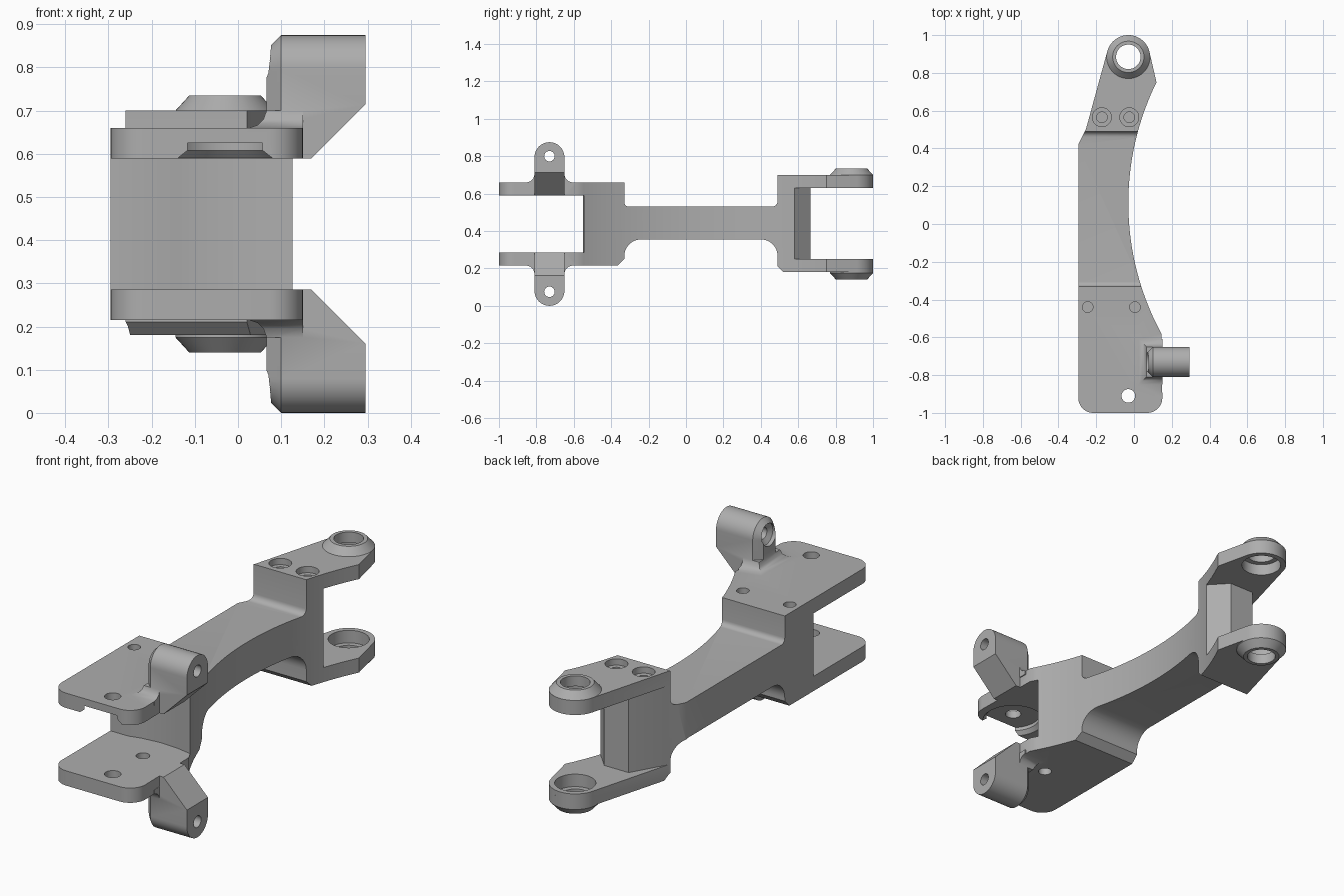
import bpy, bmesh
from math import cos, sin, radians

old = bpy.data.objects.get("Cube")
if old:
    bpy.data.objects.remove(old, do_unlink=True)

HEIGHT = 0.875

metal = bpy.data.materials.new("grey_metal")
metal.use_nodes = True
grey = (0.42, 0.42, 0.42, 1)
metal.diffuse_color = grey
metal.node_tree.nodes["Principled BSDF"].inputs["Base Color"].default_value = grey


def arc(cx, cy, r, start, end, n=12):
    angles = [radians(start + (end - start) * i / n) for i in range(n + 1)]
    return [(cx + r * cos(a), cy + r * sin(a)) for a in angles]


def loft(name, rings, flip=False):
    """Closed solid through equal-length rings; flip mirrors it top to bottom."""
    bm = bmesh.new()
    rows = [[bm.verts.new((x, y, HEIGHT - z if flip else z)) for x, y, z in ring]
            for ring in rings]
    for a, b in zip(rows, rows[1:]):
        for i in range(len(a)):
            j = (i + 1) % len(a)
            bm.faces.new((a[i], a[j], b[j], b[i]))
    bm.faces.new(rows[0])
    bm.faces.new(rows[-1])
    bmesh.ops.recalc_face_normals(bm, faces=bm.faces)
    mesh = bpy.data.meshes.new(name)
    bm.to_mesh(mesh)
    bm.free()
    mesh.materials.append(metal)
    obj = bpy.data.objects.new(name, mesh)
    bpy.context.collection.objects.link(obj)
    return obj


def slab(name, outline, low, high, flip=False):
    return loft(name, [[(x, y, z) for x, y in outline] for z in (low, high)], flip)


def turned(name, x, y, steps, flip=False):
    """Round part about a vertical axis from (radius, height) steps."""
    return loft(name, [[(px, py, z) for px, py in arc(x, y, r, 0, 352.5, 47)]
                       for r, z in steps], flip)


def combine(target, tool, operation):
    mod = target.modifiers.new("join", "BOOLEAN")
    mod.operation = operation
    mod.solver = "EXACT"
    mod.object = tool
    bpy.context.view_layer.objects.active = target
    bpy.ops.object.modifier_apply(modifier=mod.name)
    bpy.data.objects.remove(tool, do_unlink=True)


# Main link: plan outline crossed with the side profile
plan = (arc(-0.215, -0.92, 0.08, 180, 270) + arc(0.07, -0.92, 0.08, 270, 360)
        + arc(1.42, 0.11, 1.45, 208.4, 153.8, 40)
        + arc(-0.03, 0.885, 0.115, 15, 165, 24) + [(-0.255, 0.5), (-0.295, 0.42)])
side = ([(-1.1, 0.215), (-0.365, 0.215), (-0.33, 0.25)]
        + arc(-0.24, 0.265, 0.09, 180, 90) + arc(0.4, 0.265, 0.09, 90, 0)
        + [(0.49, 0.21), (0.52, 0.18), (1.1, 0.18), (1.1, 0.7), (0.49, 0.7)]
        + arc(0.46, 0.56, 0.03, 0, -90, 6) + arc(-0.305, 0.555, 0.025, -90, -180, 6)
        + [(-0.33, 0.66), (-1.1, 0.66)])
link = slab("fork_link", plan, 0, HEIGHT)
combine(link, loft("side_profile", [[(x, y, z) for y, z in side] for x in (-0.5, 0.5)]),
        "INTERSECT")

# Fork openings
front_gap = [(-0.5, -1.2), (0.5, -1.2), (0.5, -0.545), (0.13, -0.545), (0.05, -0.53),
             (-0.05, -0.525), (-0.14, -0.535), (-0.2, -0.55), (-0.5, -0.55)]
rear_gap = [(0.4, 1.2), (0.4, 0.58), (0.05, 0.58), (-0.03, 0.665), (-0.16, 0.665),
            (-0.255, 0.5), (-0.5, 0.5), (-0.5, 1.2)]
combine(link, slab("front_gap", front_gap, 0.286, 0.589), "DIFFERENCE")
combine(link, slab("rear_gap", rear_gap, 0.25, 0.63), "DIFFERENCE")


def lug_ring(x, r):
    rim = arc(-0.73, 0.795, r, 0, 180, 24)
    return [(x, y, z) for y, z in rim + [(-0.73 - r, 0.589), (-0.73 + r, 0.589)]]


def skirt_ring(z, grow):
    left, front, back = 0.066 - grow, -0.81 - grow, -0.65 + grow
    return [(left, front, z), (0.15, front, z), (0.15, back, z), (left, back, z)]


for flip in (False, True):
    # Side lugs, undercut at an angle, with a flared foot
    lug = loft("lug", [lug_ring(0.066, 0.046), lug_ring(0.1, 0.08),
                       lug_ring(0.295, 0.08)], flip)
    wedge = [(0.17, 0.589), (0.32, 0.739), (0.32, 0.5), (0.17, 0.5)]
    combine(lug, loft("undercut", [[(x, y, z) for x, z in wedge] for y in (-1, -0.5)],
                      flip), "DIFFERENCE")
    combine(link, lug, "UNION")
    foot = loft("lug_foot", [skirt_ring(0.64, 0.04), skirt_ring(0.66, 0.04),
                             skirt_ring(0.667, 0.02), skirt_ring(0.68, 0.007),
                             skirt_ring(0.7, 0)], flip)
    combine(link, foot, "UNION")

    # Lug cross hole, countersunk at the inner end
    bore = [[(x, y, z) for y, z in arc(-0.73, 0.8, r, 0, 345, 23)]
            for x, r in ((0.04, 0.052), (0.085, 0.052), (0.1, 0.028), (0.35, 0.028))]
    combine(link, loft("lug_bore", bore, flip), "DIFFERENCE")

    # Rear bosses and stepped bearing bores
    combine(link, turned("rear_boss", -0.03, 0.885,
                         [(0.115, 0.65), (0.115, 0.7), (0.083, 0.735)], flip), "UNION")
    combine(link, turned("rear_bore", -0.03, 0.885,
                         [(0.09, 0.6), (0.09, 0.685), (0.065, 0.685), (0.065, 0.8)],
                         flip), "DIFFERENCE")

# Front pivot hole, its relief under the upper plate, and the lower plate hole
combine(link, turned("pivot_hole", -0.03, -0.91, [(0.036, 0.1), (0.036, 0.8)]),
        "DIFFERENCE")
combine(link, turned("pivot_relief", -0.03, -0.91,
                     [(0.142, 0.55), (0.142, 0.59), (0.125, 0.608), (0.125, 0.625)]),
        "DIFFERENCE")
combine(link, turned("lower_hole", -0.03, -0.68, [(0.03, 0.1), (0.03, 0.4)]),
        "DIFFERENCE")

# Blind pin holes in front, countersunk screw holes behind
for x in (-0.245, 0.005):
    combine(link, turned("pin_hole", x, -0.44, [(0.028, 0.56), (0.028, 0.75)]),
            "DIFFERENCE")
for x in (-0.17, -0.025):
    combine(link, turned("screw_hole", x, 0.565,
                         [(0.028, 0.6), (0.028, 0.67), (0.05, 0.67), (0.05, 0.75)]),
            "DIFFERENCE")

bpy.ops.object.select_all(action="DESELECT")
link.select_set(True)
bpy.context.view_layer.objects.active = link
bpy.ops.object.shade_smooth_by_angle(angle=radians(30))
